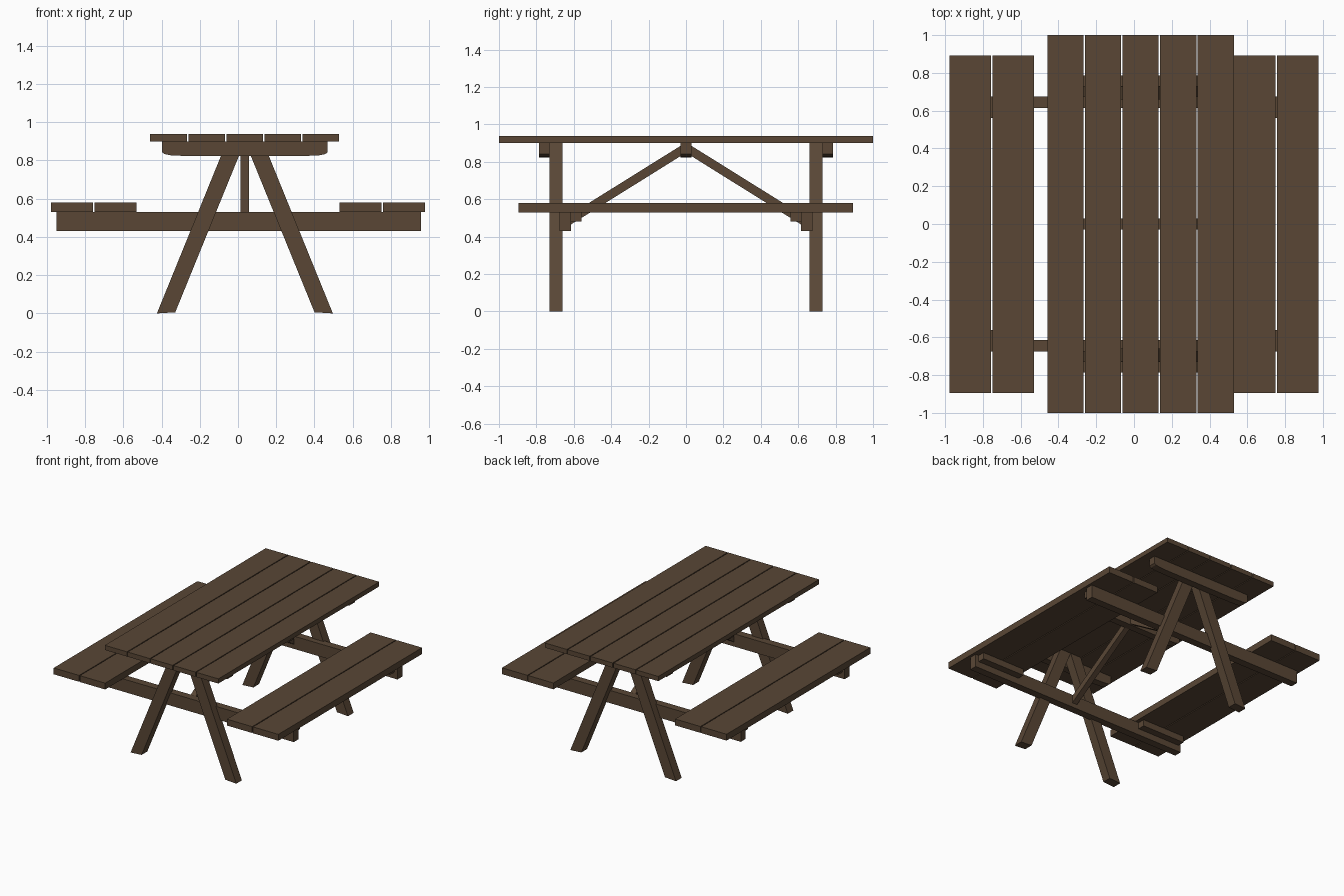
import bpy
import bmesh
from mathutils import Vector

cube = bpy.data.objects.get("Cube")
if cube:
    bpy.data.objects.remove(cube, do_unlink=True)

# Single stained wood colour
WOOD = (0.1, 0.062, 0.036, 1.0)
wood = bpy.data.materials.new("brown_wood")
wood.use_nodes = True
wood.diffuse_color = WOOD
bsdf = wood.node_tree.nodes["Principled BSDF"]
bsdf.inputs["Base Color"].default_value = WOOD
bsdf.inputs["Roughness"].default_value = 0.8


def prism(name, outline, axis, low, high):
    """Extrude a flat outline along x or y, from low to high."""
    bm = bmesh.new()
    place = {"x": lambda p: (low, p[0], p[1]), "y": lambda p: (p[0], low, p[1])}[axis]
    face = bm.faces.new([bm.verts.new(place(p)) for p in outline])
    moved = bmesh.ops.extrude_face_region(bm, geom=[face])["geom"]
    shift = Vector((high - low, 0, 0)) if axis == "x" else Vector((0, high - low, 0))
    bmesh.ops.translate(bm, vec=shift, verts=[v for v in moved if isinstance(v, bmesh.types.BMVert)])
    bmesh.ops.recalc_face_normals(bm, faces=bm.faces)
    mesh = bpy.data.meshes.new(name)
    bm.to_mesh(mesh)
    bm.free()
    mesh.materials.append(wood)
    obj = bpy.data.objects.new(name, mesh)
    bpy.context.collection.objects.link(obj)
    return obj


def board(name, x, y, z):
    """Rectangular board from (low, high) pairs."""
    outline = [(x[0], z[0]), (x[1], z[0]), (x[1], z[1]), (x[0], z[1])]
    return prism(name, outline, "y", *y)


MID = 0.036        # centre line of the table frame
TOP_UNDER = 0.9    # underside of the tabletop
SEAT_UNDER = 0.53  # underside of the seats

# Tabletop planks
for i in range(5):
    x = -0.459 + i * 0.199
    board(f"tabletop_plank_{i + 1}", (x, x + 0.192), (-1, 1), (TOP_UNDER, 0.937))

# Seat planks and the short cleats that join them
for side, word in ((1, "left"), (-1, "right")):
    for near, far, part in ((0.53, 0.75, "inner"), (0.757, 0.978, "outer")):
        board(f"{word}_seat_{part}_plank", sorted((side * near, side * far)),
              (-0.895, 0.892), (SEAT_UNDER, 0.58))
    for end, end_word in ((-1, "front"), (1, "back")):
        board(f"{word}_{end_word}_seat_cleat", sorted((side * 0.56, side * 0.93)),
              sorted((end * 0.56, end * 0.615)), (0.48, SEAT_UNDER))

# Tabletop cleats with rounded lower corners
half = [(0.433, TOP_UNDER), (0.433, 0.843), (0.42, 0.833), (0.39, 0.827), (0.31, 0.823)]
cleat = [(MID + x, z) for x, z in half] + [(MID - x, z) for x, z in reversed(half)]
for word, y in (("front", -0.758), ("middle", 0), ("back", 0.758)):
    prism(f"{word}_table_cleat", cleat, "y", y - 0.029, y + 0.029)

for end, word in ((-1, "front"), (1, "back")):
    # Beam that carries both seats
    board(f"{word}_seat_beam", (-0.95, 0.958), sorted((end * 0.615, end * 0.675)), (0.43, SEAT_UNDER))
    # Splayed legs
    for side, leg_word in ((1, "left"), (-1, "right")):
        leg = [(0.46, 0), (0.364, 0.006), (0, TOP_UNDER), (0.094, TOP_UNDER)]
        prism(f"{word}_{leg_word}_leg", [(MID + side * x, z) for x, z in leg], "y",
              *sorted((end * 0.66, end * 0.73)))
    # Diagonal brace from the middle cleat down to the beam
    brace = [(0.025, 0.833), (0.025, 0.888), (0.615, 0.52), (0.615, 0.465)]
    prism(f"{word}_diagonal_brace", [(end * y, z) for y, z in brace], "x", MID - 0.022, MID + 0.022)
